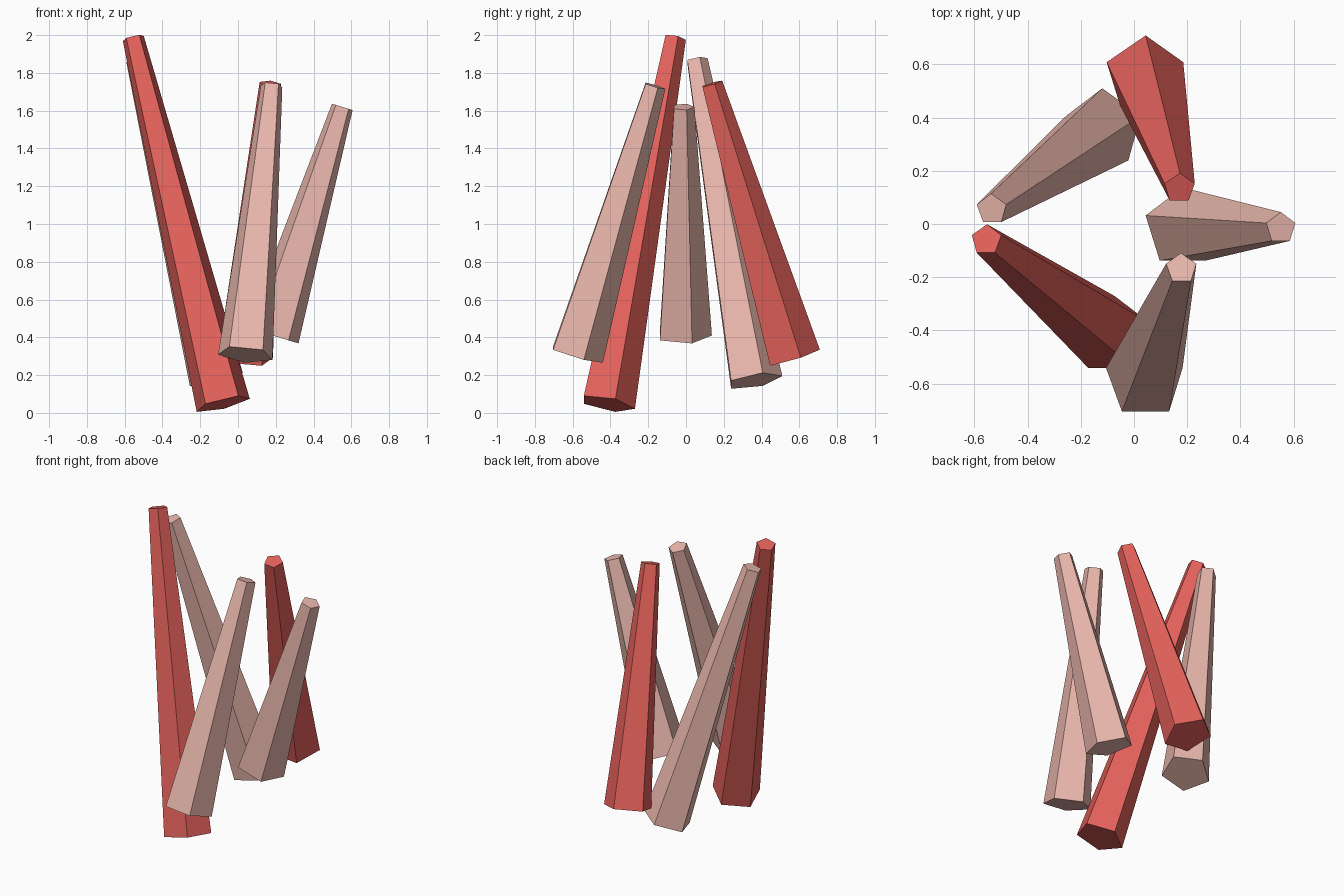
import bpy, math
from mathutils import Vector

if "Cube" in bpy.data.objects:
    bpy.data.objects.remove(bpy.data.objects["Cube"])


def material(name, colour):
    m = bpy.data.materials.new(name)
    m.diffuse_color = colour
    m.use_nodes = True
    m.node_tree.nodes["Principled BSDF"].inputs["Base Color"].default_value = m.diffuse_color
    return m


red = material("red", (0.78, 0.12, 0.105, 1))
pink = material("pink", (0.83, 0.48, 0.42, 1))


def crystal(name, base, tip, mat):
    """Tapered five-sided prism whose axis runs from base to tip."""
    base, tip = Vector(base), Vector(tip)
    axis = tip - base
    d = axis.normalized()
    tilt = (math.asin(-d.y), math.atan2(d.x, d.z), 0)
    bpy.ops.mesh.primitive_cone_add(
        vertices=5, radius1=0.152, radius2=0.06, depth=axis.length,
        location=(base + tip) / 2, rotation=tilt)
    ob = bpy.context.object
    ob.name = name
    ob.data.materials.append(mat)


# Ring of five leaning crystals: base centre, tip centre
crystal("front_left_crystal", (-0.08, -0.42, 0.048), (-0.555, -0.06, 1.985), red)
crystal("back_left_crystal", (-0.113, 0.36, 0.17), (-0.535, 0.055, 1.868), pink)
crystal("front_crystal", (0.04, -0.586, 0.308), (0.178, -0.167, 1.732), pink)
crystal("back_crystal", (0.04, 0.563, 0.292), (0.171, 0.134, 1.742), red)
crystal("right_crystal", (0.182, -0.015, 0.41), (0.552, -0.015, 1.62), pink)
